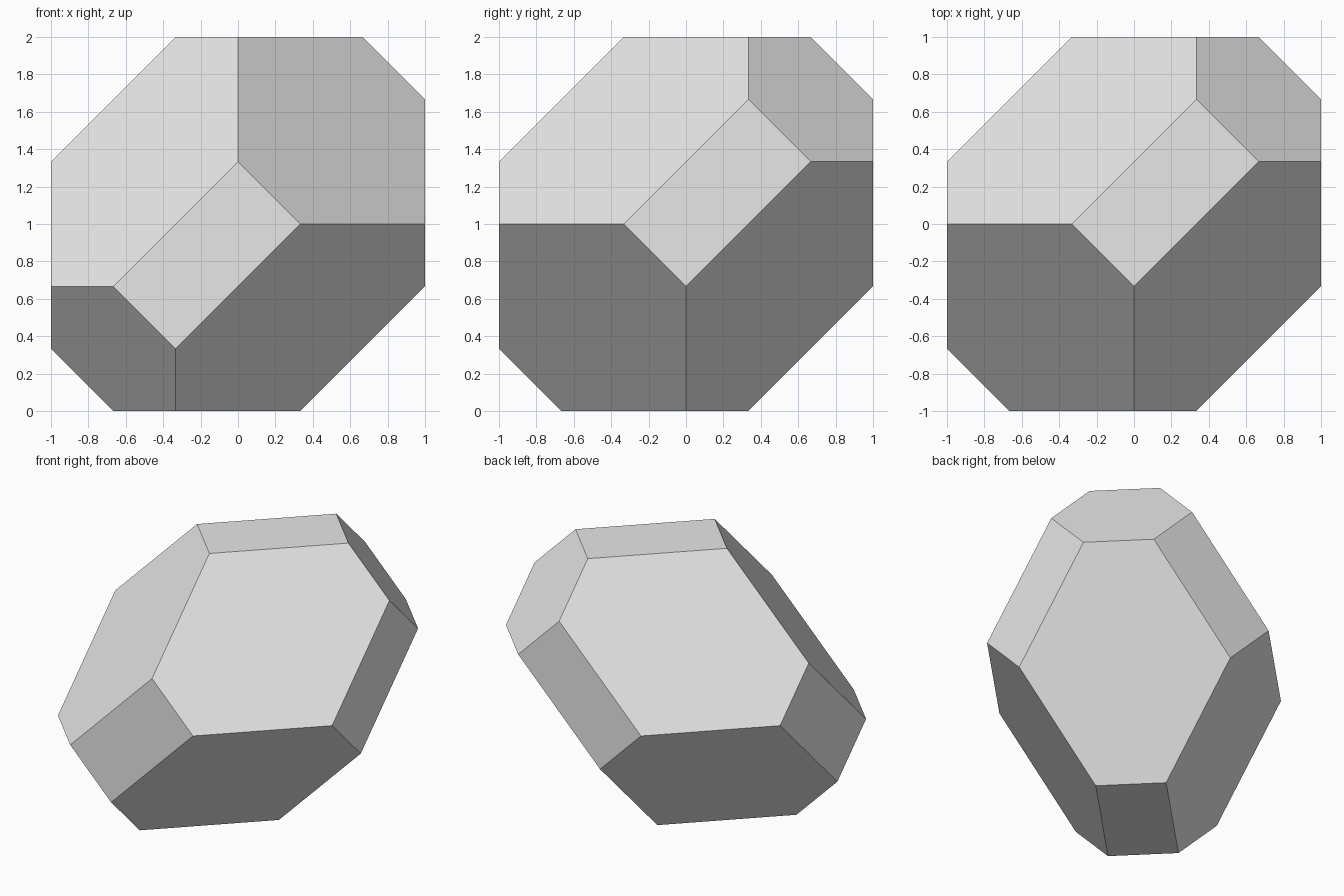
import bpy
import bmesh
from itertools import permutations
from mathutils import Vector

cube = bpy.data.objects.get("Cube")
if cube:
    bpy.data.objects.remove(cube, do_unlink=True)

# Light grey material
grey = bpy.data.materials.new("light grey")
grey.use_nodes = True
colour = (0.8, 0.8, 0.8, 1.0)
grey.diffuse_color = colour
for node in grey.node_tree.nodes:
    if node.type == "BSDF_PRINCIPLED":
        node.inputs["Base Color"].default_value = colour

# Stretched truncated octahedron: corners are all orderings of two
# coordinate triples, together with their opposites
bm = bmesh.new()
for triple in ((1, 2, 3), (-1, 0, 3)):
    for corner in permutations(triple):
        for sign in (1, -1):
            bm.verts.new(sign * Vector(corner) / 3 + Vector((0, 0, 1)))
bmesh.ops.convex_hull(bm, input=bm.verts[:])

# Merge coplanar triangles into rectangles and hexagons
bmesh.ops.dissolve_limit(bm, angle_limit=0.02, verts=bm.verts[:], edges=bm.edges[:])
bmesh.ops.recalc_face_normals(bm, faces=bm.faces[:])

mesh = bpy.data.meshes.new("faceted_solid")
bm.to_mesh(mesh)
bm.free()
mesh.materials.append(grey)
solid = bpy.data.objects.new("faceted_solid", mesh)
bpy.context.collection.objects.link(solid)
